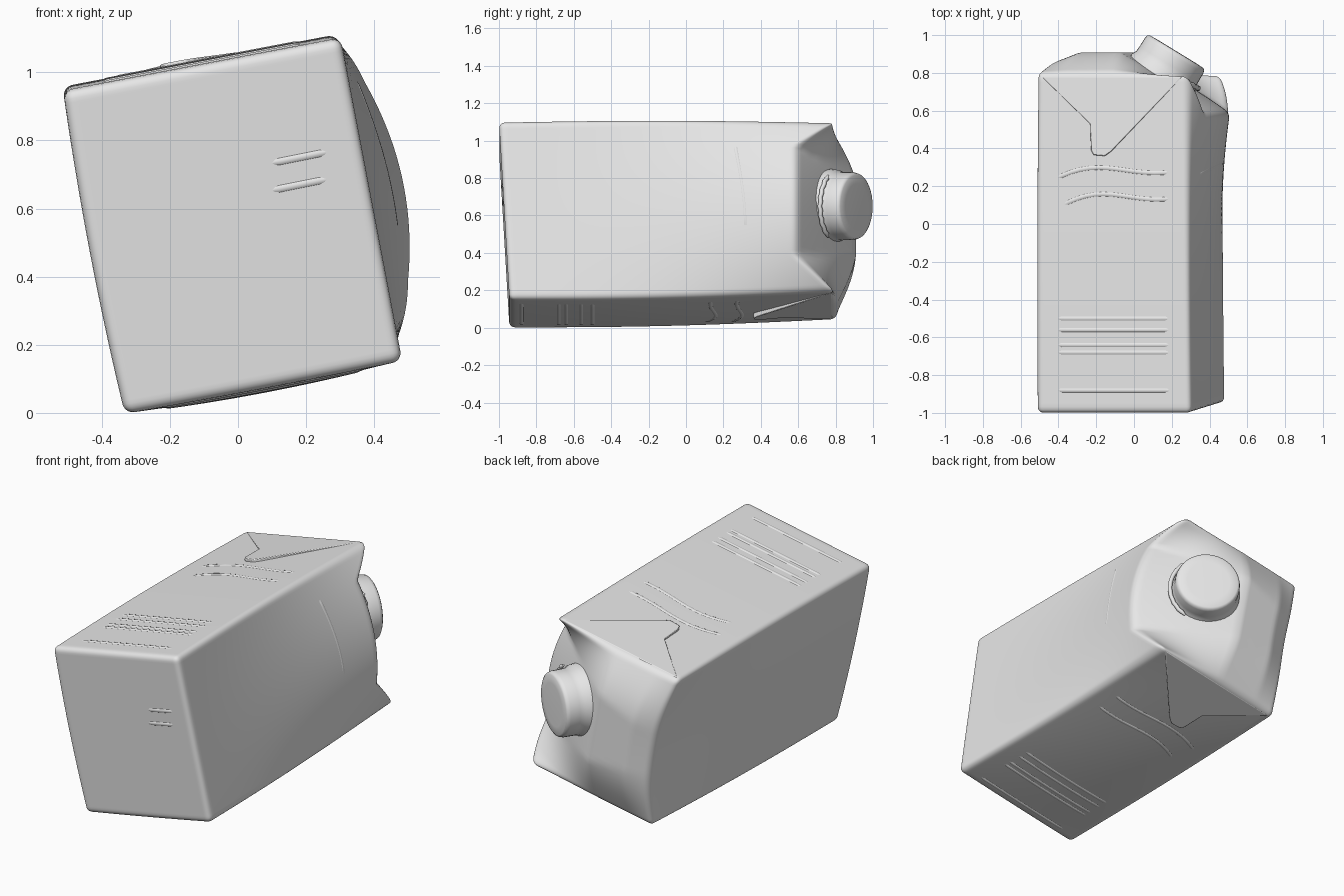
import bpy, bmesh, math
from mathutils import Vector

cube = bpy.data.objects.get("Cube")
if cube:
    bpy.data.objects.remove(cube, do_unlink=True)

# One plain material
mat = bpy.data.materials.new("light grey")
mat.use_nodes = True
GREY = (0.8, 0.8, 0.8, 1)
mat.diffuse_color = GREY
mat.node_tree.nodes["Principled BSDF"].inputs["Base Color"].default_value = GREY

HU, HV = 0.415, 0.483          # half width and half height of the section
TILT = math.radians(10.8)      # the carton lies rolled about its long axis
CX, CZ = -0.015, 0.549


def place(u, v, y):
    """Section coordinates to world, with the bulging and taper of soft card."""
    t = min(max((y + 1) / 1.8, 0), 1.1)
    arch = math.sin(math.pi * min(t, 1))
    belly = max(0, 1 - (v / HV) ** 2)
    # One side swells towards the folded end, the other is pressed in there
    du = (u / HU) * belly * (0.165 * t ** 2.4 if u > 0 else 0.012 - 0.05 * t ** 4)
    du -= t * 0.02 * (0.5 + u / (2 * HU))
    dv = v * 0.025 * arch
    dv += t * 0.045 * (0.5 - v / (2 * HV))
    if v < 0:
        dv += v / HV * 0.02 * arch * max(0, 1 - (u / HU) ** 2)
    u, v = u + du, v + dv
    c, s = math.cos(TILT), math.sin(TILT)
    return Vector((CX + u * c - v * s, y, CZ + u * s + v * c))


def front_y(v):
    return -0.972 - 0.028 * v / HV


def roof_y(u, v):
    """Folded end: level corners, high ridge on one side, long slope on the other."""
    mid = 0.908 - 0.77 * max(u, 0) - 0.35 * max(-u - 0.27, 0)
    side = 0.5 + u / (2 * HU)
    width = 0.36 * (1 - side) + (0.15 if v > 0 else 0.20) * side
    w = min(1, max(0, (HV - abs(v)) / width))
    w = w * side + math.sin(w * math.pi / 2) * (1 - side)
    return 0.80 + w * (mid - 0.80)


def finish(name, bm, angle=40):
    bmesh.ops.recalc_face_normals(bm, faces=bm.faces)
    me = bpy.data.meshes.new(name)
    bm.to_mesh(me)
    bm.free()
    ob = bpy.data.objects.new(name, me)
    bpy.context.collection.objects.link(ob)
    me.materials.append(mat)
    bpy.ops.object.select_all(action='DESELECT')
    ob.select_set(True)
    bpy.context.view_layer.objects.active = ob
    bpy.ops.object.shade_smooth_by_angle(angle=math.radians(angle))
    return ob


# Carton body: dense box, rounded edges, then shaped by the functions above
bm = bmesh.new()
bmesh.ops.create_cube(bm, size=2)
bmesh.ops.subdivide_edges(bm, edges=bm.edges[:], cuts=47, use_grid_fill=True)
R = 0.03
half = Vector((HU, 0.9, HV))
for vert in bm.verts:
    p = Vector([math.copysign(1 - (1 - min(abs(a), 1)) ** 1.6, a) * h
                for a, h in zip(vert.co, half)])
    q = Vector([max(-h + R, min(h - R, a)) for a, h in zip(p, half)])
    if (p - q).length > 1e-6:
        p = q + (p - q).normalized() * min(R, max(abs(a) for a in (p - q)))
    u, v = p.x, p.z
    t = (p.y + 0.9) / 1.8
    y = front_y(v) + t * (roof_y(u, v) - front_y(v))
    vert.co = place(u, v, y)
finish("carton_body", bm, 50)


# Folded triangular flaps on top and underneath
def flap(name, side, lift):
    outline = [(-0.39, 0.78), (-0.12, 0.53), (-0.115, 0.39), (-0.10, 0.365),
               (-0.04, 0.36), (-0.005, 0.385), (0.385, 0.78)]
    bm = bmesh.new()
    loops = []
    for top in (False, True):
        ring = []
        for u, y in outline:
            h = 0.001 + lift * min(1, (0.78 - y) / 0.3) if top else -0.008
            ring.append(bm.verts.new(place(u, side * (HV + h), y)))
        loops.append(ring)
    a, b = loops
    bm.faces.new(a)
    bm.faces.new(b)
    for i in range(len(a)):
        j = (i + 1) % len(a)
        bm.faces.new((a[i], a[j], b[j], b[i]))
    ob = finish(name, bm)
    bev = ob.modifiers.new("soft edge", 'BEVEL')
    bev.width = 0.006
    bev.segments = 2


flap("top_flap", 1, 0.014)
flap("bottom_flap", -1, 0.025)


# Pressed ridges, as wide beads sunk well into the card
def ridge(name, pts, depth=0.018):
    cu = bpy.data.curves.new(name, 'CURVE')
    cu.dimensions = '3D'
    cu.bevel_depth = depth
    cu.bevel_resolution = 4
    cu.use_fill_caps = True
    sp = cu.splines.new('POLY')
    sp.points.add(len(pts) - 1)
    for i, (k, p) in enumerate(zip(sp.points, pts)):
        k.co = (*p, 1)
        k.radius = 0.5 if i in (0, len(pts) - 1) else 1
    cu.materials.append(mat)
    bpy.context.collection.objects.link(bpy.data.objects.new(name, cu))


N = 13
for side, label in ((1, "top"), (-1, "bottom")):
    v = side * (HV - 0.014)
    for y in (-0.50, -0.56, -0.64, -0.68, -0.88):       # straight ridges
        ridge(label + "_ridge", [place(-0.33 + 0.66 * i / N, v, y) for i in range(N + 1)])
    for y0, u0 in ((0.29, -0.33), (0.15, -0.29)):       # wavy ridges
        pts = []
        for i in range(N + 1):
            f = i / N
            y = y0 + 0.02 * math.sin(f * 5.5) - 0.06 * (1 - f) ** 4
            pts.append(place(u0 + (0.33 - u0) * f, v, y))
        ridge(label + "_wave", pts)

# Crease on the swollen side and short bars on the base end
ridge("side_crease", [place(HU - 0.014, -0.14 + 0.5 * i / N,
                            0.26 + 0.06 * math.cos(i / N * 1.6)) for i in range(N + 1)])
for z in (0.73, 0.65):
    ridge("base_bar", [Vector((0.08 + 0.2 * i / 5, front_y(z - CZ) + 0.013, z + 0.04 * i / 5))
                       for i in range(6)], 0.016)

# Screw cap: lathed profile (radius, height) on the sloping end
AXIS = Vector((0.52, 0.85, 0.0)).normalized()
FOOT = Vector((0.158, 0.802, 0.65))
ACROSS = Vector((-AXIS.y, AXIS.x, 0))
UP = Vector((0, 0, 1))


def around(r, h, a):
    return FOOT + AXIS * h + (ACROSS * math.cos(a) + UP * math.sin(a)) * r


def lathe(name, profile, seg=40):
    bm = bmesh.new()
    rings = [[bm.verts.new(around(r, h, math.tau * i / seg)) for i in range(seg)]
             for r, h in profile]
    for a, b in zip(rings, rings[1:]):
        for i in range(seg):
            j = (i + 1) % seg
            bm.faces.new((a[i], a[j], b[j], b[i]))
    bm.faces.new(rings[0])
    bm.faces.new(rings[-1])
    finish(name, bm, 45)


lathe("screw_cap", [(0.20, -0.05), (0.195, 0.0), (0.184, 0.02), (0.182, 0.05),
                    (0.181, 0.105), (0.176, 0.122), (0.165, 0.129), (0.12, 0.131)])

# Tamper ring fragment beside the cap
ridge("tamper_ring", [around(0.20, 0.02 + 0.006 * (i % 2), math.pi + (i - 8) * 0.12)
                      for i in range(17)], 0.012)
